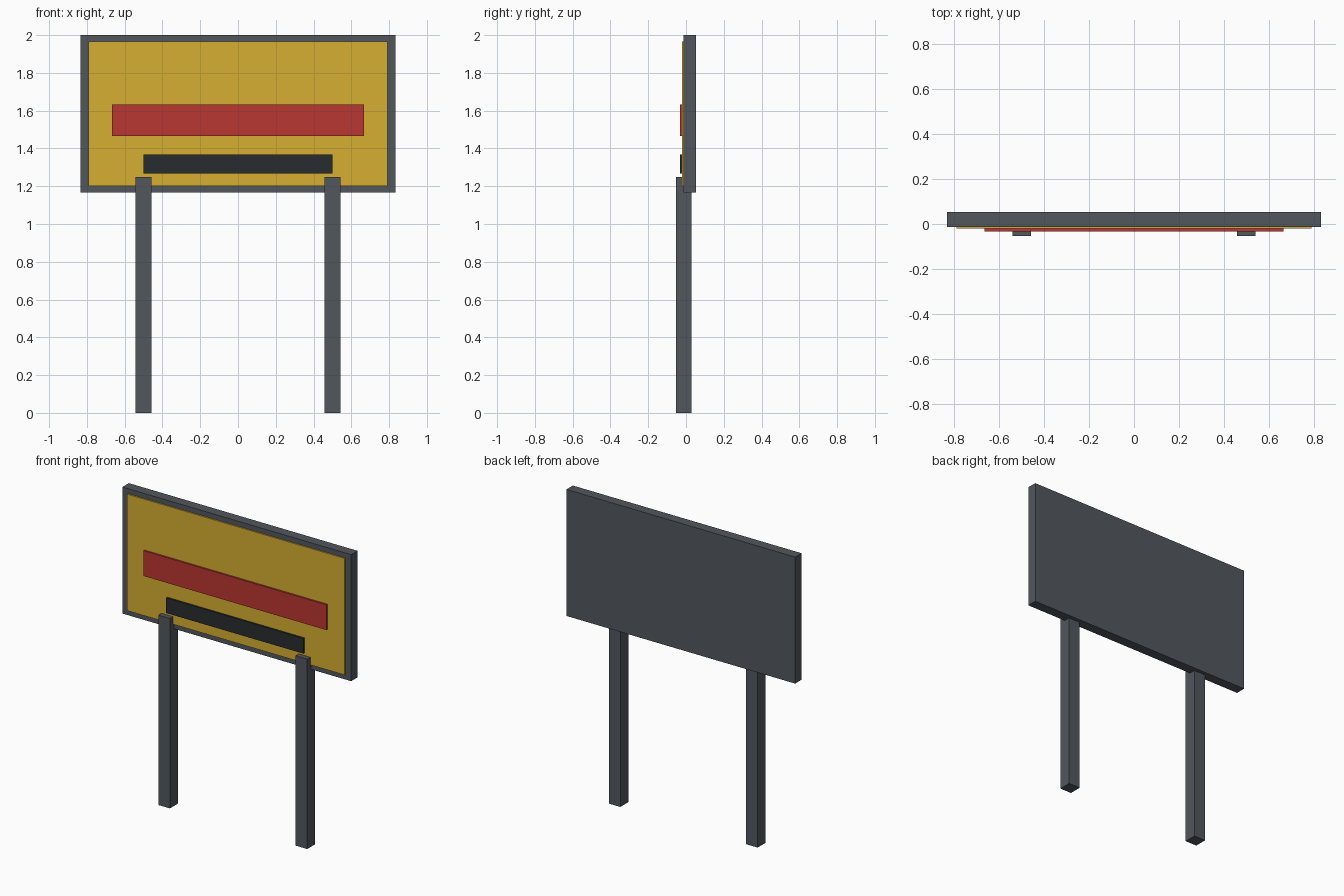
import bpy

if "Cube" in bpy.data.objects:
    bpy.data.objects.remove(bpy.data.objects["Cube"])


def material(name, srgb):
    # diffuse_color is linear, so convert from the display colour
    m = bpy.data.materials.new(name)
    m.diffuse_color = [(c / 255) ** 2.2 for c in srgb] + [1]
    m.use_nodes = True
    m.node_tree.nodes["Principled BSDF"].inputs["Base Color"].default_value = m.diffuse_color
    return m


def box(name, x, y, z, mat):
    """Box spanning the given (min, max) ranges."""
    spans = (x, y, z)
    bpy.ops.mesh.primitive_cube_add(size=1, location=[(a + b) / 2 for a, b in spans])
    ob = bpy.context.object
    ob.name = name
    ob.scale = [b - a for a, b in spans]
    bpy.ops.object.transform_apply(location=False, rotation=False, scale=True)
    ob.data.materials.append(mat)
    return ob


steel = material("dark_steel", (83, 87, 93))
yellow = material("yellow", (212, 173, 52))
red = material("red", (184, 58, 54))
black = material("black", (45, 48, 51))

# Support posts, overlapping the lower front edge of the board
for side, cx in (("left", -0.5), ("right", 0.5)):
    box(side + "_post", (cx - 0.042, cx + 0.042), (-0.054, 0.029), (0, 1.25), steel)

# Backing board, with a thin yellow face leaving a border all round
box("sign_board", (-0.833, 0.833), (-0.0125, 0.054), (1.167, 2.0), steel)
box("sign_face", (-0.792, 0.792), (-0.021, -0.008), (1.2, 1.967), yellow)

# Raised stripes
box("red_stripe", (-0.667, 0.667), (-0.033, -0.0165), (1.467, 1.633), red)
box("black_stripe", (-0.5, 0.5), (-0.033, -0.0165), (1.267, 1.367), black)
